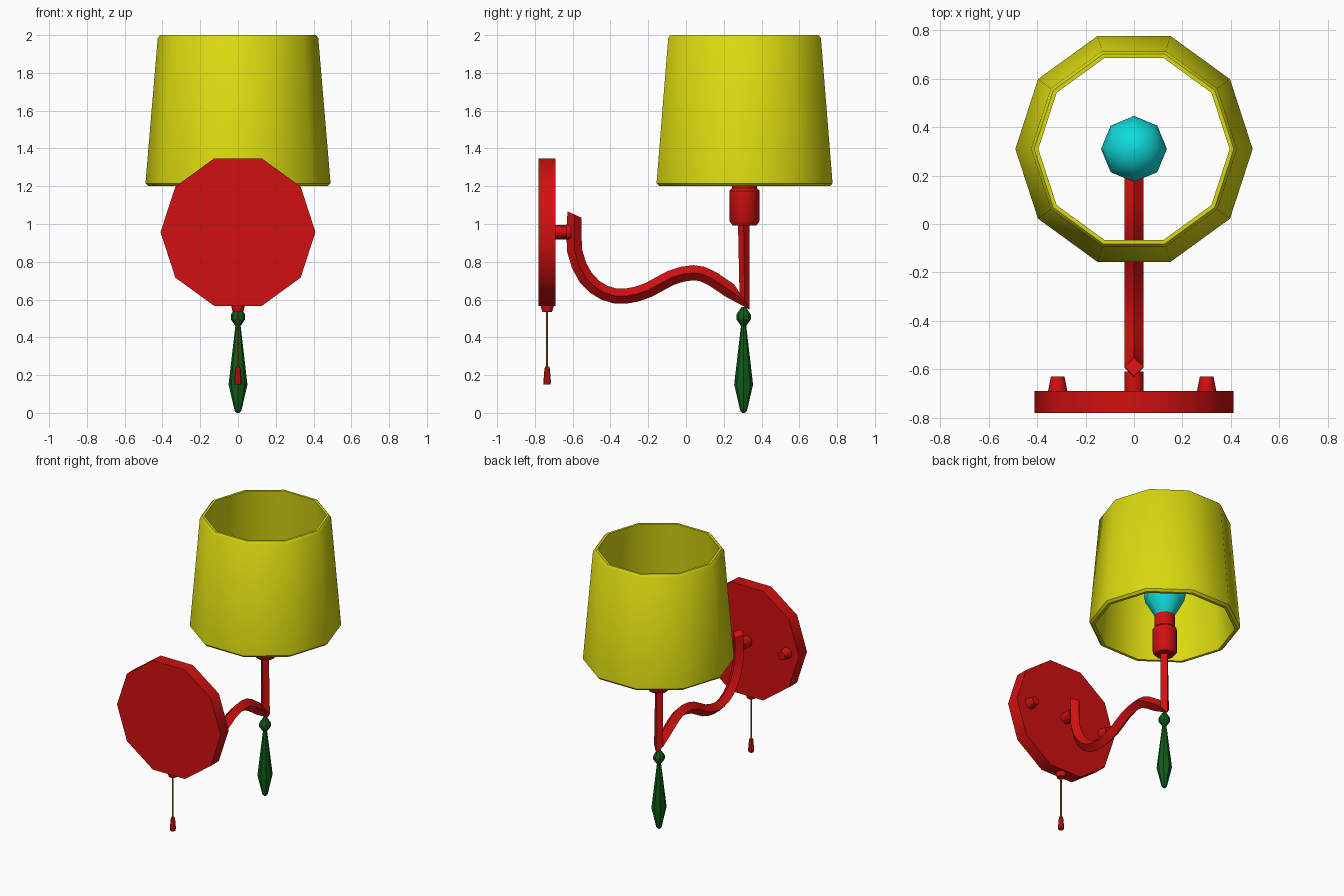
import bpy, math
from mathutils import Vector

if "Cube" in bpy.data.objects:
    bpy.data.objects.remove(bpy.data.objects["Cube"], do_unlink=True)


def material(name, rgb):
    m = bpy.data.materials.new(name)
    m.use_nodes = True
    m.diffuse_color = (*rgb, 1)
    m.node_tree.nodes["Principled BSDF"].inputs["Base Color"].default_value = (*rgb, 1)
    return m


RED = material("red metal", (0.64, 0.005, 0.005))
YELLOW = material("yellow shade", (0.7, 0.7, 0.005))
CYAN = material("cyan glass", (0.005, 0.7, 0.7))
GREEN = material("green crystal", (0.005, 0.11, 0.01))
BRONZE = material("bronze cord", (0.36, 0.16, 0.02))


def skin(name, rings, mat, loop=False, angle=40):
    """Join rings of points into one surface; cap the ends unless it loops."""
    n = len(rings[0])
    verts = [p for ring in rings for p in ring]
    count = len(rings)
    faces = []
    for i in range(count if loop else count - 1):
        a, b = i * n, (i + 1) % count * n
        faces += [(a + k, a + (k + 1) % n, b + (k + 1) % n, b + k) for k in range(n)]
    if not loop:
        faces += [tuple(reversed(range(n))), tuple(range((count - 1) * n, count * n))]
    mesh = bpy.data.meshes.new(name)
    mesh.from_pydata(verts, [], faces)
    mesh.materials.append(mat)
    obj = bpy.data.objects.new(name, mesh)
    bpy.context.collection.objects.link(obj)
    bpy.ops.object.select_all(action="DESELECT")
    obj.select_set(True)
    bpy.context.view_layer.objects.active = obj
    bpy.ops.object.mode_set(mode="EDIT")
    bpy.ops.mesh.select_all(action="SELECT")
    bpy.ops.mesh.normals_make_consistent(inside=False)
    bpy.ops.object.mode_set(mode="OBJECT")
    bpy.ops.object.shade_smooth_by_angle(angle=math.radians(angle))
    return obj


def lathe(name, profile, mat, centre=(0, 0, 0), sides=10, along_y=False, **kw):
    """Turn (radius, height) points around z, or around y."""
    rings = []
    for r, h in profile:
        ring = []
        for k in range(sides):
            t = math.tau * k / sides
            u, v = r * math.cos(t), r * math.sin(t)
            ring.append(Vector(centre) + Vector((u, h, v) if along_y else (u, v, h)))
        rings.append(ring)
    return skin(name, rings, mat, **kw)


LAMP_Y = 0.31    # axis of the shade, bulb and crystal
PLATE_Z = 0.957

# Shade: open ring profile with small chamfers
lathe("shade", [(0.475, 1.2), (0.49, 1.215), (0.425, 1.985), (0.412, 2.0),
                (0.395, 2.0), (0.455, 1.2)], YELLOW, (0, LAMP_Y, 0), loop=True)

# Wall plate with its post and knobs
lathe("wall_plate", [(0.41, -0.78), (0.41, -0.69)], RED, (0, 0, PLATE_Z), along_y=True)
lathe("centre_post", [(0.04, -0.779), (0.04, -0.61)], RED, (0, 0, PLATE_Z), along_y=True)
for side, x in (("left", 0.3), ("right", -0.315)):
    lathe(side + "_knob", [(0.04, -0.779), (0.04, -0.69), (0.028, -0.63)], RED,
          (x, 0, PLATE_Z), along_y=True)

# Curved arm: diamond section swept along a smooth path, mitred into the stem
knots = [Vector((0, y, z)) for y, z in (
    (-0.59, 1.05), (-0.59, 0.86), (-0.53, 0.715), (-0.43, 0.635), (-0.32, 0.618),
    (-0.2, 0.65), (-0.08, 0.715), (0.04, 0.742), (0.14, 0.71), (0.31, 0.592))]
path = []
for i in range(len(knots) - 1):
    p0, p1 = knots[max(i - 1, 0)], knots[i]
    p2, p3 = knots[i + 1], knots[min(i + 2, len(knots) - 1)]
    for t in (0, 0.5):
        path.append(0.5 * (2 * p1 + (p2 - p0) * t + (2 * p0 - 5 * p1 + 4 * p2 - p3) * t * t
                           + (3 * p1 - p0 - 3 * p2 + p3) * t ** 3))


def diamond(c, half, width):
    return [c + half, c + Vector((width, 0, 0)), c - half, c - Vector((width, 0, 0))]


rings = []
for i, p in enumerate(path):
    d = (path[min(i + 1, len(path) - 1)] - path[max(i - 1, 0)]).normalized()
    rings.append(diamond(p, Vector((0, d.z, -d.y)) * 0.04, 0.04))
rings[0] = diamond(path[0], Vector((0, -0.037, 0.017)), 0.04)
mitre = diamond(knots[-1], Vector((0, 0.027, -0.045)), 0.035)
stem_top = diamond(Vector((0, 0.305, 1.02)), Vector((0, 0.03, 0)), 0.03)
# The arm's underside becomes the outer side of the stem
skin("arm", rings + [mitre, stem_top], RED)

# Lamp socket and bulb
lathe("socket", [(0.062, 0.992), (0.08, 1.015), (0.08, 1.175), (0.066, 1.19), (0.066, 1.28)],
      RED, (0, LAMP_Y, 0), sides=12)
bulb = [(0.055, 1.26), (0.07, 1.29), (0.125, 1.385)]
bulb += [(0.136 * math.cos(a), 1.43 + 0.136 * math.sin(a))
         for a in (math.radians(d) for d in (0, 25, 50, 70, 89))]
lathe("bulb", bulb, CYAN, (0, LAMP_Y, 0), sides=8)

# Hanging crystal: bead and drop
lathe("crystal_bead", [(0.012, 0.458), (0.038, 0.495), (0.038, 0.52), (0.012, 0.56)],
      GREEN, (0, 0.305, 0), sides=8, angle=20)
lathe("crystal_drop", [(0.008, 0), (0.018, 0.012), (0.05, 0.15), (0.014, 0.46)],
      GREEN, (0, 0.305, 0), sides=8, angle=20)

# Pull switch under the plate
lathe("switch_stub", [(0.027, 0.535), (0.035, 0.56), (0.035, 0.585)], RED, (0, -0.735, 0))
lathe("pull_cord", [(0.006, 0.23), (0.006, 0.54)], BRONZE, (0, -0.735, 0), sides=6)
lathe("pull_weight", [(0.018, 0.15), (0.02, 0.165), (0.014, 0.235), (0.01, 0.245)], RED,
      (0, -0.735, 0), sides=8)
